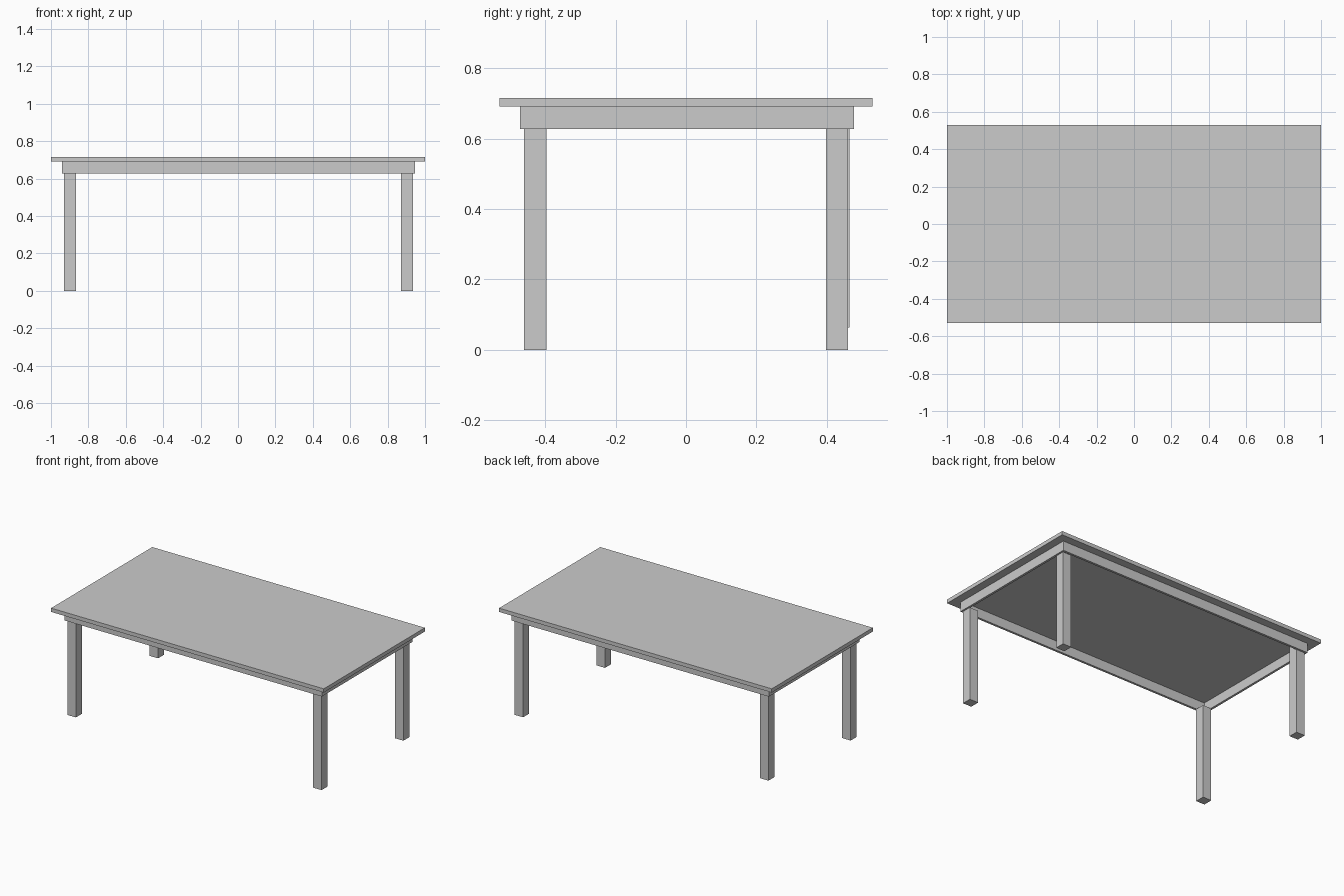
import bpy
import bmesh

if "Cube" in bpy.data.objects:
    bpy.data.objects.remove(bpy.data.objects["Cube"])


def box(name, x0, x1, y0, y1, z0, z1):
    """Axis-aligned box from its extents."""
    mesh = bpy.data.meshes.new(name)
    bm = bmesh.new()
    bmesh.ops.create_cube(bm, size=1)
    for v in bm.verts:
        v.co.x = x0 if v.co.x < 0 else x1
        v.co.y = y0 if v.co.y < 0 else y1
        v.co.z = z0 if v.co.z < 0 else z1
    bm.to_mesh(mesh)
    bm.free()
    obj = bpy.data.objects.new(name, mesh)
    bpy.context.collection.objects.link(obj)
    return obj


TOP, UNDER, RAIL = 0.716, 0.691, 0.628   # table top, its underside, rail bottom
X0, X1, Y0, Y1 = -0.942, 0.946, -0.472, 0.477   # outer size of the rail frame
T = 0.015   # rail thickness
LEG = 0.063

# Table top
box("table_top", -1, 1, -0.53, 0.53, UNDER, TOP)

# Thin rails forming the apron
box("front_rail", X0, X1, Y0, Y0 + T, RAIL, UNDER)
box("back_rail", X0, X1, Y1 - T, Y1, RAIL, UNDER)
box("left_rail", X0, X0 + T, Y0 + T, Y1 - T, RAIL, UNDER)
box("right_rail", X1 - T, X1, Y0 + T, Y1 - T, RAIL, UNDER)

# Square legs; the back left one sits higher, against the table top
for name, x, y, z in (("front_left_leg", -0.930, -0.460, 0),
                      ("front_right_leg", 0.872, -0.460, 0),
                      ("back_right_leg", 0.872, 0.398, 0),
                      ("back_left_leg", -0.930, 0.401, UNDER - RAIL)):
    box(name, x, x + LEG, y, y + LEG, z, z + RAIL)
